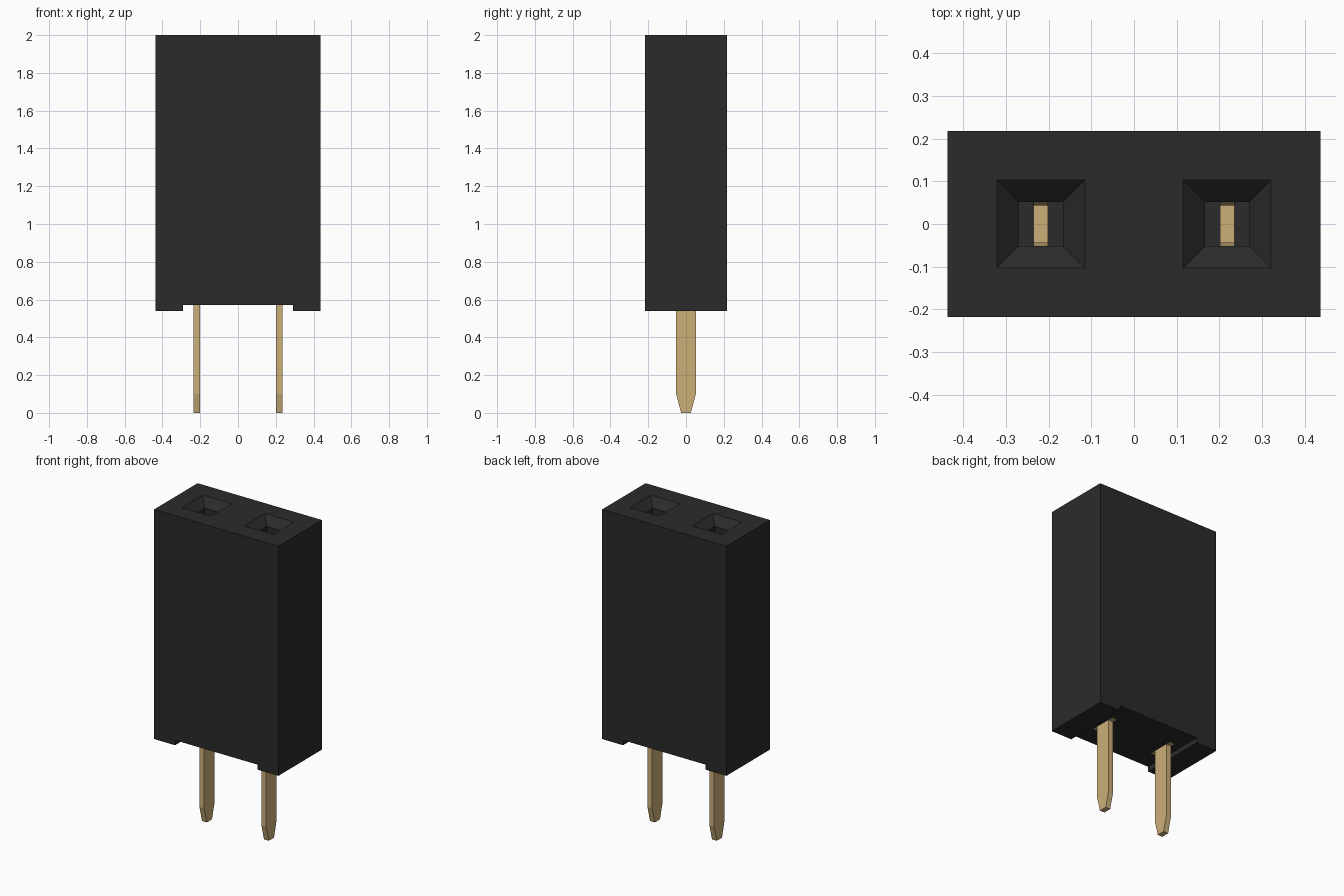
import bpy
import bmesh

if "Cube" in bpy.data.objects:
    bpy.data.objects.remove(bpy.data.objects["Cube"])

PITCH = 0.218        # sockets sit at x = +/- PITCH
TOP, BASE, CEIL = 2.0, 0.54, 0.572


def material(name, rgb):
    mat = bpy.data.materials.new(name)
    mat.diffuse_color = (*rgb, 1)
    mat.use_nodes = True
    mat.node_tree.nodes["Principled BSDF"].inputs["Base Color"].default_value = mat.diffuse_color
    return mat


def finish(name, bm, mat):
    bmesh.ops.recalc_face_normals(bm, faces=bm.faces)
    mesh = bpy.data.meshes.new(name)
    bm.to_mesh(mesh)
    bm.free()
    mesh.materials.append(mat)
    obj = bpy.data.objects.new(name, mesh)
    bpy.context.collection.objects.link(obj)
    return obj


def extrude_profile(name, points, start, depth, mat):
    """Extrude a flat closed outline along depth."""
    bm = bmesh.new()
    face = bm.faces.new([bm.verts.new([p + s for p, s in zip(pt, start)]) for pt in points])
    new = bmesh.ops.extrude_face_region(bm, geom=[face])["geom"]
    bmesh.ops.translate(bm, vec=depth, verts=[v for v in new if isinstance(v, bmesh.types.BMVert)])
    return finish(name, bm, mat)


def stack(name, x, levels, mat):
    """Closed loft through rectangles (z, half width, half depth)."""
    bm = bmesh.new()
    rings = [[bm.verts.new((x + sx * hx, sy * hy, z))
              for sx, sy in ((-1, -1), (1, -1), (1, 1), (-1, 1))]
             for z, hx, hy in levels]
    for a, b in zip(rings, rings[1:]):
        for i in range(4):
            j = (i + 1) % 4
            bm.faces.new((a[i], a[j], b[j], b[i]))
    bm.faces.new(rings[0])
    bm.faces.new(rings[-1])
    return finish(name, bm, mat)


black = material("black_plastic", (0.024, 0.024, 0.024))
gold = material("gold_metal", (0.60, 0.43, 0.19))

# Housing: block with a shallow notch right across the underside
right = [(0.29, CEIL), (0.29, BASE), (0.437, BASE), (0.437, TOP)]
outline = right + [(-x, z) for x, z in reversed(right)]
housing = extrude_profile("housing", [(x, 0, z) for x, z in outline],
                          (0, -0.218, 0), (0, 0.436, 0), black)

# Contact: tapered pin, shoulder, and a fork with flared lips inside the socket
side = [(0.026, 0), (0.052, 0.1), (0.052, CEIL - 0.002), (0.085, CEIL - 0.002),
        (0.085, 1.82), (0.055, 1.82), (0.043, 1.70), (0.043, 0.95)]
fork = side + [(-y, z) for y, z in reversed(side)]

for label, x in (("left", -PITCH), ("right", PITCH)):
    # Socket cavity: funnel mouth, square throat, wider chamber for the fork
    cutter = stack("socket_cutter", x, [
        (2.02, 0.123, 0.123), (1.95, 0.052, 0.052), (1.86, 0.052, 0.052),
        (1.85, 0.052, 0.09), (0.70, 0.052, 0.09)], black)
    cutter.hide_render = True
    mod = housing.modifiers.new("socket", "BOOLEAN")
    mod.operation, mod.solver, mod.object = "DIFFERENCE", "EXACT", cutter
    bpy.context.view_layer.objects.active = housing
    bpy.ops.object.modifier_apply(modifier=mod.name)
    bpy.data.objects.remove(cutter)

    extrude_profile(label + "_contact_pin", [(0, y, z) for y, z in fork],
                    (x - 0.017, 0, 0), (0.034, 0, 0), gold)
